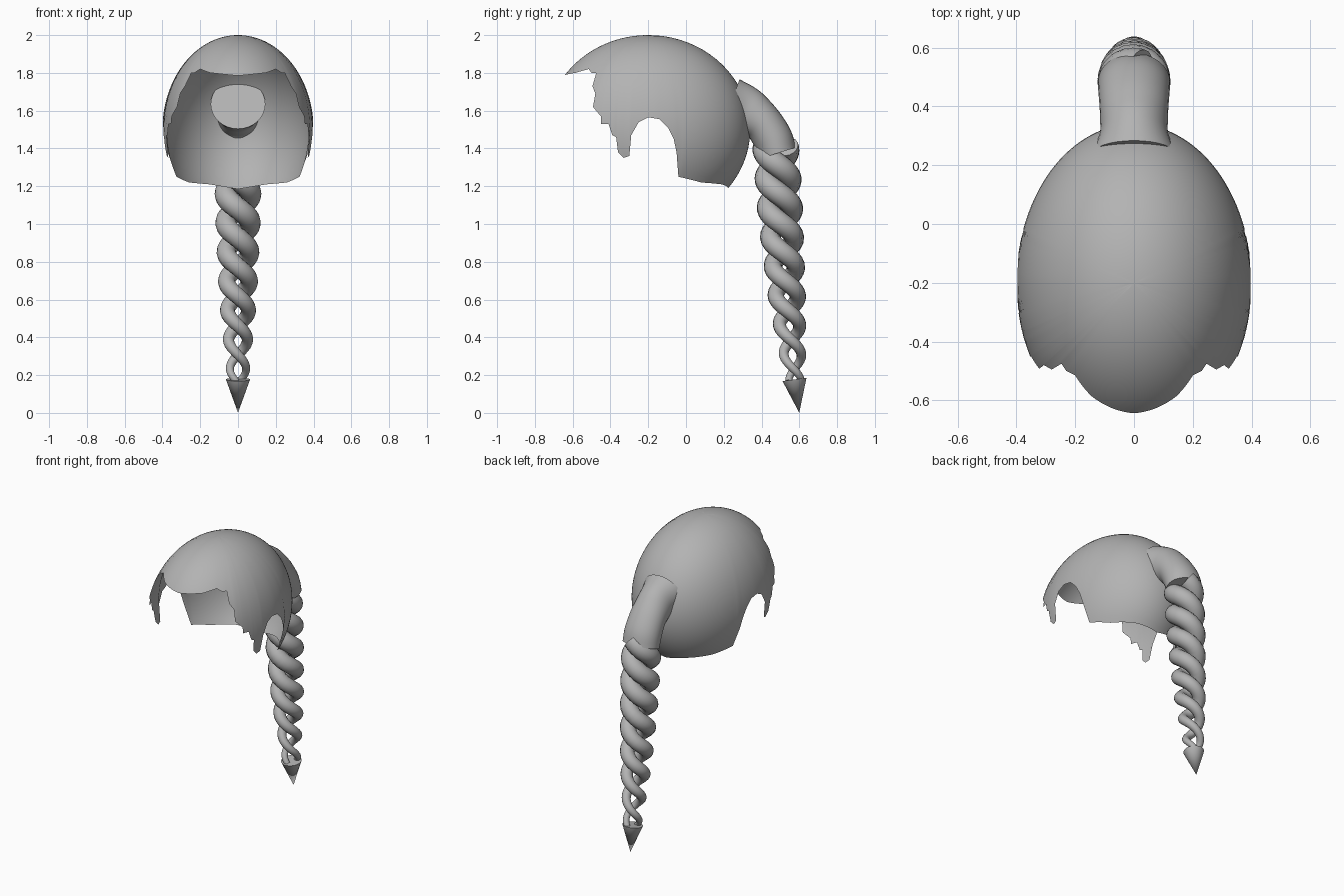
import bpy, bmesh
from math import sin, cos, pi, sqrt, atan2, acos, radians
from mathutils import Vector

old = bpy.data.objects.get("Cube")
if old:
    bpy.data.objects.remove(old, do_unlink=True)

GREY = (0.45, 0.45, 0.45, 1)
mat = bpy.data.materials.new("hair grey")
mat.use_nodes = True
mat.diffuse_color = GREY
mat.node_tree.nodes["Principled BSDF"].inputs["Base Color"].default_value = GREY


def finish(name, bm, recalc=True):
    if recalc:
        bmesh.ops.recalc_face_normals(bm, faces=bm.faces)
    me = bpy.data.meshes.new(name)
    bm.to_mesh(me)
    bm.free()
    me.materials.append(mat)
    ob = bpy.data.objects.new(name, me)
    bpy.context.collection.objects.link(ob)
    bpy.ops.object.select_all(action='DESELECT')
    ob.select_set(True)
    bpy.context.view_layer.objects.active = ob
    bpy.ops.object.shade_smooth_by_angle(angle=radians(40))
    return ob


def spline(keys, steps):
    """Smooth curve through tuples of any length."""
    k = [Vector(p) for p in keys]
    k = [2 * k[0] - k[1]] + k + [2 * k[-1] - k[-2]]
    out = []
    for a, b, c, d in zip(k, k[1:], k[2:], k[3:]):
        for i in range(steps):
            t = i / steps
            out.append(b + (c - a) * (t / 2) + (2 * a - 5 * b + 4 * c - d) * (t * t / 2)
                       + (3 * b - a - 3 * c + d) * (t ** 3 / 2))
    return out + [k[-2]]


def loft(name, path, rx, rn, sides):
    """Closed tube along a path with an elliptical section."""
    bm = bmesh.new()
    rings = []
    for i, p in enumerate(path):
        t = (path[min(i + 1, len(path) - 1)] - path[max(i - 1, 0)]).normalized()
        u = (Vector((1, 0, 0)) - t * t.x).normalized()
        v = t.cross(u)
        rings.append([bm.verts.new(p + u * (rx[i] * cos(a)) + v * (rn[i] * sin(a)))
                      for a in (2 * pi * j / sides for j in range(sides))])
    for r, s in zip(rings, rings[1:]):
        for j in range(sides):
            k = (j + 1) % sides
            bm.faces.new((r[j], r[k], s[k], s[j]))
    bm.faces.new(rings[0])
    bm.faces.new(rings[-1])
    return finish(name, bm)


# Hair cap: open ellipsoid shell trimmed along a ragged hairline
CY, CZ, RX, RY, RZ = -0.2, 1.5, 0.4, 0.54, 0.5
HAIRLINE = [(-.63, 1.785), (-.585, 1.80), (-.515, 1.82), (-.50, 1.80), (-.475, 1.80),
            (-.495, 1.73), (-.48, 1.69), (-.495, 1.62), (-.45, 1.57), (-.455, 1.53),
            (-.41, 1.53), (-.39, 1.47), (-.37, 1.46), (-.36, 1.38), (-.33, 1.35),
            (-.30, 1.36), (-.29, 1.47), (-.25, 1.54), (-.2, 1.565), (-.14, 1.555),
            (-.095, 1.51), (-.065, 1.45), (-.05, 1.38), (-.04, 1.25),
            (.08, 1.22), (.19, 1.21), (.222, 1.185)]


def azimuth(y, z):
    v, w = (y - CY) / RY, (z - CZ) / RZ
    return atan2(sqrt(max(0, 1 - v * v - w * w)), -v)


edge = [[azimuth(y, z), z] for y, z in HAIRLINE]
edge[0][0], edge[-1][0] = 0, pi
for a, b in zip(edge, edge[1:]):
    b[0] = max(b[0], a[0] + 0.004)
half = []
for (a, z), (b, w) in zip(edge, edge[1:]):
    n = max(1, int((b - a) / 0.05))
    half += [(a + (b - a) * i / n, z + (w - z) * i / n) for i in range(n)]
columns = half + [(pi, edge[-1][1])] + [(-a, z) for a, z in reversed(half[1:])]

ROWS = 28
bm = bmesh.new()
crown = bm.verts.new((0, CY, CZ + RZ))
grid = []
for a, z in columns:
    low = acos((z - CZ) / RZ)
    grid.append([bm.verts.new((RX * sin(f) * sin(a), CY - RY * sin(f) * cos(a), CZ + RZ * cos(f)))
                 for f in (low * (r + 1) / ROWS for r in range(ROWS))])
for c, d in zip(grid, grid[1:] + grid[:1]):
    bm.faces.new((crown, c[0], d[0]))
    for r in range(ROWS - 1):
        bm.faces.new((c[r], c[r + 1], d[r + 1], d[r]))
finish("hair_cap", bm, recalc=False)

# Gathered ponytail base: y, z, half width, half depth
tail = spline([(.235, 1.635, .145, .14), (.30, 1.61, .118, .13), (.35, 1.58, .115, .12),
               (.41, 1.53, .118, .105), (.46, 1.45, .122, .105), (.485, 1.375, .122, .10)], 5)
loft("ponytail_base", [Vector((0, p[0], p[1])) for p in tail],
     [p[2] for p in tail], [p[3] for p in tail], 32)

# Two twisted strands: z, axis y, strand radius, twist radius
braid = spline([(1.41, .475, .062, .062), (1.2, .49, .060, .064), (1.0, .503, .056, .064),
                (.7, .527, .046, .060), (.55, .54, .040, .056), (.39, .556, .030, .050),
                (.23, .572, .021, .043), (.165, .578, .018, .035)], 20)
for name, phase in (("braid_strand_left", 0), ("braid_strand_right", pi)):
    path = []
    for z, y, _, h in braid:
        a = phase + pi * (0.23 - z) / 0.155
        path.append(Vector((h * cos(a), y + h * sin(a), z)))
    radii = [p[2] for p in braid]
    loft(name, path, radii, radii, 16)

# Pointed braid tip
bm = bmesh.new()
bmesh.ops.create_cone(bm, cap_ends=True, segments=32, radius1=0, radius2=0.064, depth=0.178)
tip = finish("braid_tip", bm)
tip.location = (0, .587, .089)
tip.rotation_euler.x = 0.14
